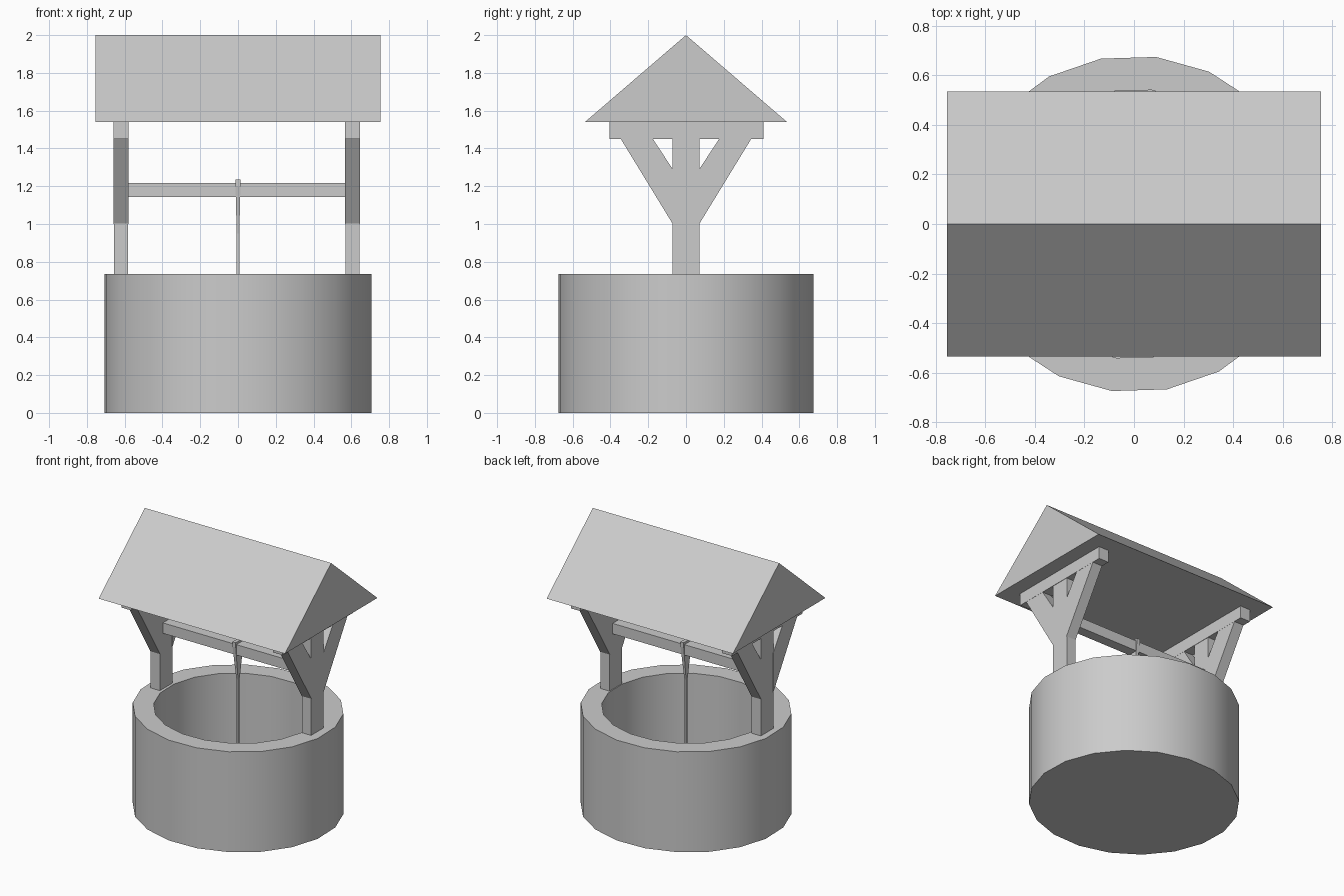
import bpy, bmesh, math

cube = bpy.data.objects.get("Cube")
if cube:
    bpy.data.objects.remove(cube, do_unlink=True)

grey = bpy.data.materials.new("plain_grey")
grey.use_nodes = True
GREY = (0.6, 0.6, 0.6, 1)
grey.diffuse_color = GREY
grey.node_tree.nodes["Principled BSDF"].inputs["Base Color"].default_value = GREY


def finish(name, bm):
    bmesh.ops.recalc_face_normals(bm, faces=bm.faces)
    mesh = bpy.data.meshes.new(name)
    bm.to_mesh(mesh)
    bm.free()
    mesh.materials.append(grey)
    obj = bpy.data.objects.new(name, mesh)
    bpy.context.collection.objects.link(obj)
    return obj


def loft(name, rings):
    """Skin a list of matching vertex rings and cap both ends."""
    bm = bmesh.new()
    loops = [[bm.verts.new(p) for p in ring] for ring in rings]
    for a, b in zip(loops, loops[1:]):
        for i in range(len(a)):
            j = (i + 1) % len(a)
            bm.faces.new((a[i], a[j], b[j], b[i]))
    bm.faces.new(loops[0])
    bm.faces.new(loops[-1])
    return finish(name, bm)


def prism(name, profile, x0, x1):
    """Extrude a (y, z) profile along x."""
    return loft(name, [[(x, y, z) for y, z in profile] for x in (x0, x1)])


def rect(y0, y1, z0, z1):
    return [(y0, z0), (y1, z0), (y1, z1), (y0, z1)]


def oval(rx, ry, z, sides=20, turn=10.8):
    angles = [math.radians(turn) + math.tau * i / sides for i in range(sides)]
    return [(rx * math.cos(a), ry * math.sin(a), z) for a in angles]


# Round hollow wall with a thin floor
TOP = 0.735
wall = loft("well_wall", [oval(0.712, 0.68, 0), oval(0.712, 0.68, TOP),
                          oval(0.57, 0.545, TOP), oval(0.57, 0.545, 0.02)])
bpy.context.view_layer.objects.active = wall
wall.select_set(True)
bpy.ops.object.shade_smooth_by_angle(angle=math.radians(35))
wall.select_set(False)

# Two support frames: post, lintel and a pair of braces
brace = [(0.07, 1.0), (0.345, 1.45), (0.175, 1.45), (0.07, 1.29)]
for side, x in (("right", -0.62), ("left", 0.606)):
    prism(side + "_post", rect(-0.072, 0.072, TOP - 0.02, 1.45), x - 0.037, x + 0.037)
    prism(side + "_lintel", rect(-0.405, 0.41, 1.45, 1.542), x - 0.04, x + 0.04)
    for end, s in (("front", -1), ("back", 1)):
        prism(f"{side}_{end}_brace", [(s * y, z) for y, z in brace], x - 0.039, x + 0.039)

# Cross beam between the posts
prism("cross_beam", rect(-0.037, 0.037, 1.142, 1.218), -0.585, 0.572)

# Rope looped over the beam, narrowing as it hangs
rope = [(0.007, 0.007, 0.1), (0.007, 0.009, 0.95),
        (0.013, 0.045, 1.2), (0.013, 0.045, 1.235)]
loft("rope", [[(-w, -d, z), (w, -d, z), (w, d, z), (-w, d, z)] for w, d, z in rope])

# Solid gable roof
prism("roof", [(-0.535, 1.54), (0.535, 1.54), (0, 2.0)], -0.755, 0.755)
